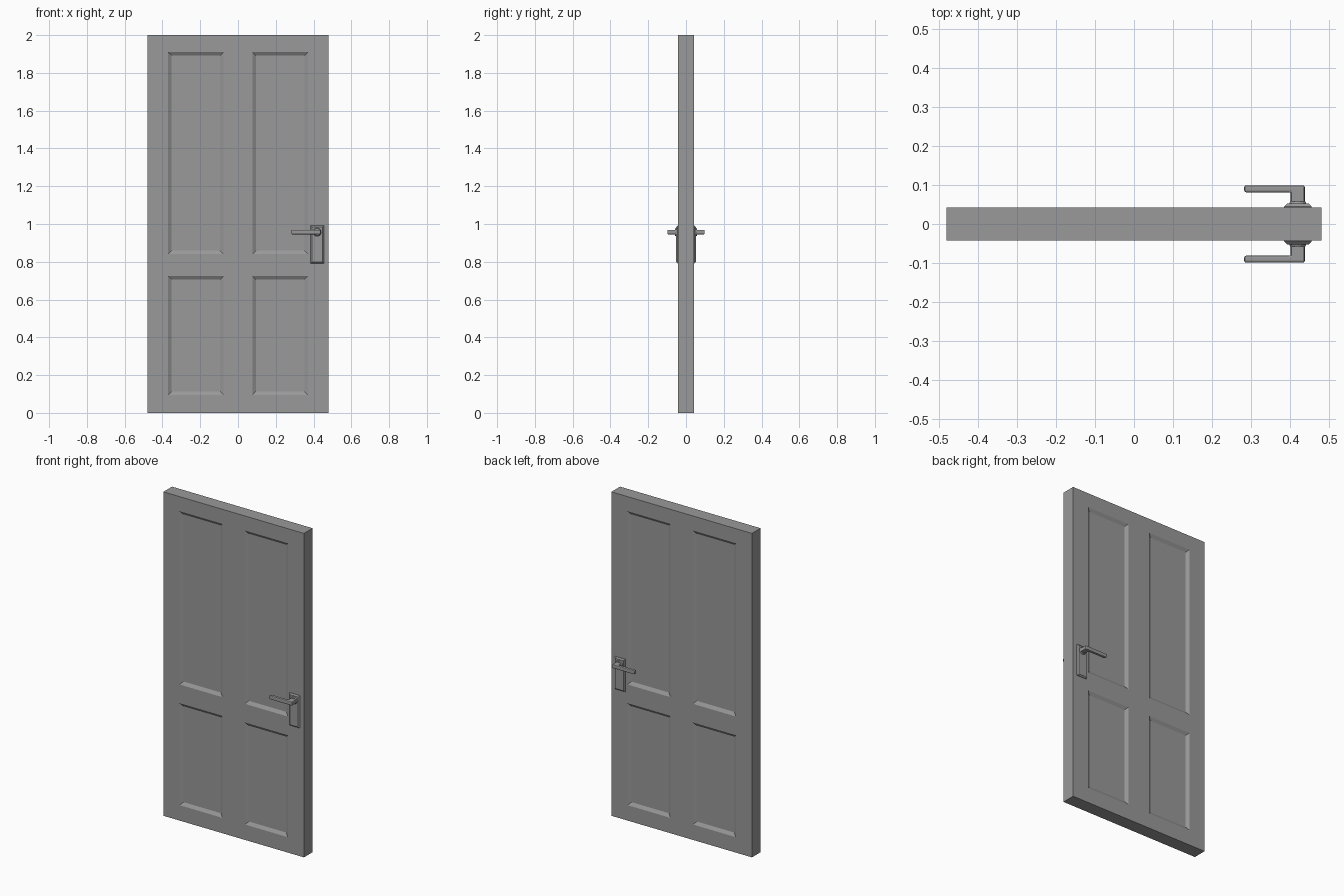
import bpy
import bmesh
from mathutils import Matrix, Vector

if "Cube" in bpy.data.objects:
    bpy.data.objects.remove(bpy.data.objects["Cube"], do_unlink=True)

HALF_DEPTH = 0.042
HANDLE_X, HANDLE_Z = 0.419, 0.957

grey = bpy.data.materials.new("plain_grey")
grey.use_nodes = True
grey.diffuse_color = (0.32, 0.32, 0.32, 1)
grey.node_tree.nodes["Principled BSDF"].inputs["Base Color"].default_value = grey.diffuse_color


def finish(name, bm, both_sides=False):
    """Turn a bmesh into an object, optionally repeated on the back."""
    bmesh.ops.recalc_face_normals(bm, faces=bm.faces)
    mesh = bpy.data.meshes.new(name)
    bm.to_mesh(mesh)
    bm.free()
    mesh.materials.append(grey)
    obj = bpy.data.objects.new(name, mesh)
    bpy.context.collection.objects.link(obj)
    if both_sides:
        mirror = obj.modifiers.new("back_copy", "MIRROR")
        mirror.use_axis = (False, True, False)
        mirror.use_mirror_merge = False
    return obj


def box(center, size):
    bm = bmesh.new()
    matrix = Matrix.Translation(center) @ Matrix.Diagonal((*size, 1))
    bmesh.ops.create_cube(bm, size=1, matrix=matrix)
    return bm


# Door leaf with four recessed panels on each face
panel_columns = [(-0.37, -0.076), (0.076, 0.37)]
panel_rows = [(0.095, 0.725), (0.84, 1.91)]
bm = box((0, 0, 1), (0.96, HALF_DEPTH * 2, 2))
for axis, spans in ((Vector((1, 0, 0)), panel_columns), (Vector((0, 0, 1)), panel_rows)):
    for cut in [edge for span in spans for edge in span]:
        geom = bm.verts[:] + bm.edges[:] + bm.faces[:]
        bmesh.ops.bisect_plane(bm, geom=geom, plane_co=axis * cut, plane_no=axis)
bm.normal_update()


def inside(value, spans):
    return any(low < value < high for low, high in spans)


panels = []
for face in bm.faces:
    middle = face.calc_center_median()
    if abs(face.normal.y) > 0.9 and inside(middle.x, panel_columns) and inside(middle.z, panel_rows):
        panels.append(face)
bmesh.ops.inset_individual(bm, faces=panels, thickness=0.027, depth=-0.012)
finish("door_leaf", bm)

# Handle backplate with a chamfered face
bm = box((HANDLE_X, -HALF_DEPTH - 0.004, 0.892), (0.07, 0.012, 0.2))
bm.normal_update()
outer = [f for f in bm.faces if f.normal.y < -0.9]
rim = [e for f in outer for e in f.edges]
bmesh.ops.bevel(bm, geom=rim, offset=0.007, segments=1, profile=0.5, affect="EDGES")
finish("handle_backplate", bm, True)

# Round collar where the lever meets the plate
bm = bmesh.new()
turn = Matrix.Translation((HANDLE_X, -0.051, HANDLE_Z)) @ Matrix.Rotation(1.5708, 4, "X")
bmesh.ops.create_cone(bm, cap_ends=True, segments=16, radius1=0.026,
                      radius2=0.019, depth=0.014, matrix=turn)
finish("handle_collar", bm, True)

# L-shaped lever, extruded upwards from its plan outline
bm = bmesh.new()
outline = [(0.282, -0.099), (0.437, -0.099), (0.437, -0.045),
           (0.401, -0.045), (0.401, -0.081), (0.282, -0.081)]
plan = bm.faces.new([bm.verts.new((x, y, HANDLE_Z - 0.012)) for x, y in outline])
raised = bmesh.ops.extrude_face_region(bm, geom=[plan])["geom"]
bmesh.ops.translate(bm, vec=(0, 0, 0.024),
                    verts=[v for v in raised if isinstance(v, bmesh.types.BMVert)])
bmesh.ops.recalc_face_normals(bm, faces=bm.faces)
lever = finish("handle_lever", bm, True)
bevel = lever.modifiers.new("soft_edges", "BEVEL")
bevel.width = 0.005
bevel.segments = 2
